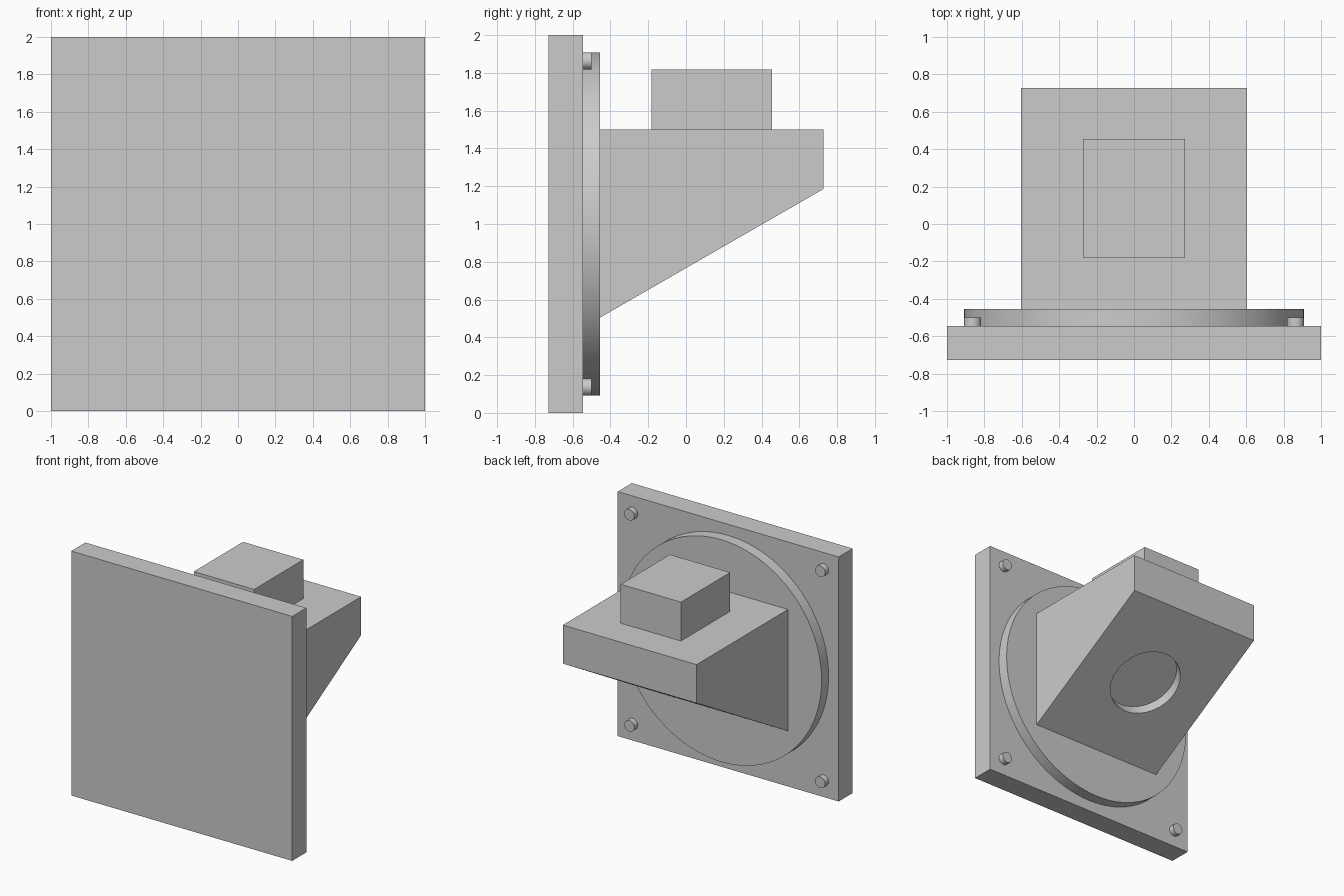
import bpy
import math
from mathutils import Vector

cube = bpy.data.objects.get("Cube")
if cube:
    bpy.data.objects.remove(cube, do_unlink=True)

U = 1 / 11  # design module
BACK = 8 * U  # half of the overall depth

grey = bpy.data.materials.new("plain_grey")
grey.use_nodes = True
grey.diffuse_color = (0.6, 0.6, 0.6, 1)
grey.node_tree.nodes["Principled BSDF"].inputs["Base Color"].default_value = (0.6, 0.6, 0.6, 1)


def prism(name, profile, half_width):
    """Extrude a (y, z) profile along x, symmetric about x = 0."""
    n = len(profile)
    verts = [(x, y, z) for x in (-half_width, half_width) for y, z in profile]
    faces = [tuple(reversed(range(n))), tuple(range(n, 2 * n))]
    faces += [(i, (i + 1) % n, n + (i + 1) % n, n + i) for i in range(n)]
    mesh = bpy.data.meshes.new(name)
    mesh.from_pydata(verts, [], faces)
    mesh.materials.append(grey)
    obj = bpy.data.objects.new(name, mesh)
    bpy.context.collection.objects.link(obj)
    return obj


def box(name, half_width, y0, y1, z0, z1):
    return prism(name, [(y0, z0), (y1, z0), (y1, z1), (y0, z1)], half_width)


def cylinder(name, radius, start, end, sides):
    """Smooth cylinder between two points."""
    a, b = Vector(start), Vector(end)
    bpy.ops.mesh.primitive_cylinder_add(
        vertices=sides, radius=radius, depth=(b - a).length, location=(a + b) / 2,
        rotation=(b - a).to_track_quat("Z", "Y").to_euler())
    obj = bpy.context.object
    obj.name = name
    obj.data.materials.append(grey)
    bpy.ops.object.shade_smooth_by_angle(angle=math.radians(30))
    return obj


# Square plate and round flange behind it
plate_y = -BACK + 2 * U
flange_y = plate_y + U
box("mounting_plate", 1, -BACK, plate_y, 0, 2)
cylinder("round_flange", 10 * U, (0, plate_y, 1), (0, flange_y, 1), 96)

# Corner pins
for side, x in (("right", -9.5 * U), ("left", 9.5 * U)):
    for level, z in (("lower", 1 - 9.5 * U), ("upper", 1 + 9.5 * U)):
        cylinder(f"{level}_{side}_pin", U / 2, (x, plate_y, z), (x, plate_y + U / 2, z), 32)

# Wedge body with a sloping underside
low, high = Vector((0, flange_y, 0.505)), Vector((0, BACK, 1.185))
body = prism("wedge_body", [low.yz, high.yz, (BACK, 1.5), (flange_y, 1.5)], 0.605)

# Shallow round recess in the sloping underside
centre = (low + high) / 2
slope = (high - low).normalized()
inward = Vector((0, -slope.z, slope.y))
cutter = cylinder("recess_cutter", 0.287, centre - inward * 0.2, centre + inward * U, 64)
cutter.hide_render = True
cut = body.modifiers.new("recess", "BOOLEAN")
cut.operation = "DIFFERENCE"
cut.solver = "EXACT"
cut.object = cutter
bpy.ops.object.select_all(action="DESELECT")
body.select_set(True)
bpy.context.view_layer.objects.active = body
bpy.ops.object.modifier_apply(modifier="recess")
bpy.data.objects.remove(cutter, do_unlink=True)
bpy.ops.object.shade_smooth_by_angle(angle=math.radians(30))

# Block on top
box("top_block", 3 * U, -2 * U, 5 * U, 1.5, 1.5 + 3.5 * U)
